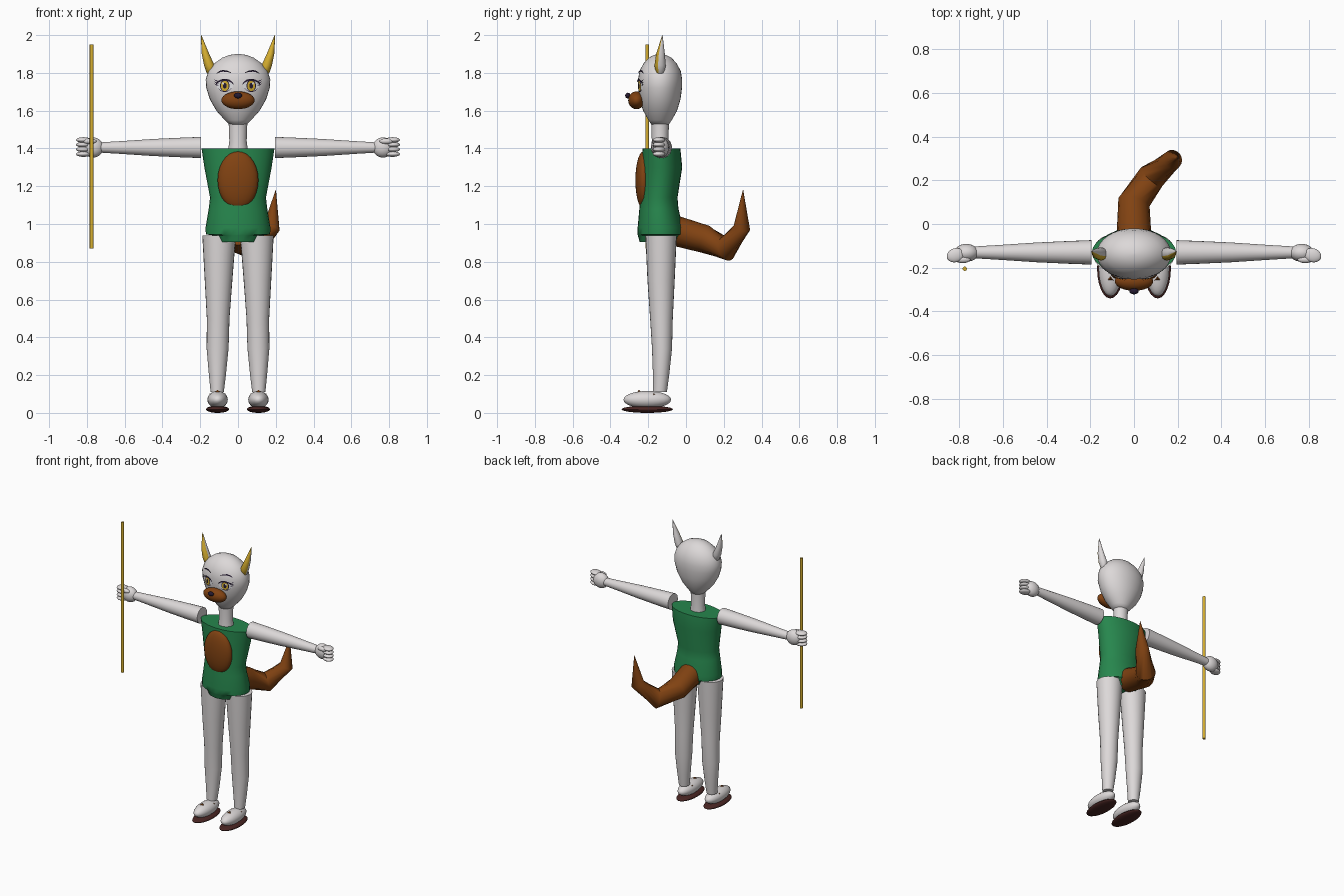
import bpy, bmesh, math
from mathutils import Vector, Matrix
from mathutils.bvhtree import BVHTree

cube = bpy.data.objects.get("Cube")
if cube:
    bpy.data.objects.remove(cube)


def material(name, rgb):
    m = bpy.data.materials.new(name)
    m.use_nodes = True
    m.diffuse_color = (*rgb, 1)
    m.node_tree.nodes["Principled BSDF"].inputs["Base Color"].default_value = (*rgb, 1)
    return m


FUR = material("pale_fur", (0.72, 0.69, 0.69))
GREEN = material("green_cloth", (0.02, 0.24, 0.075))
BROWN = material("brown_fur", (0.22, 0.055, 0.006))
GOLD = material("gold", (0.68, 0.43, 0.03))
SOLE = material("dark_sole", (0.065, 0.018, 0.016))
DARK = material("dark_line", (0.018, 0.01, 0.03))
WHITE = material("eye_white", (0.85, 0.85, 0.88))


def finish(name, bm, mat, angle=40):
    bmesh.ops.recalc_face_normals(bm, faces=bm.faces)
    mesh = bpy.data.meshes.new(name)
    bm.to_mesh(mesh)
    bm.free()
    mesh.materials.append(mat)
    mesh.shade_smooth()
    mesh.set_sharp_from_angle(angle=math.radians(angle))
    ob = bpy.data.objects.new(name, mesh)
    bpy.context.collection.objects.link(ob)
    return ob


def pair(ob):
    """Keep the left part and add its mirrored right twin."""
    base = ob.name
    ob.name = "left_" + base
    mesh = ob.data.copy()
    mesh.transform(Matrix.Scale(-1, 4, (1, 0, 0)))
    mesh.flip_normals()
    bpy.context.collection.objects.link(bpy.data.objects.new("right_" + base, mesh))


def sweep(name, rings, mat, axis=None, ref=(1, 0, 0), sides=24, angle=40):
    """Loft elliptical rings given as (x, y, z, radius along ref, other radius)."""
    bm = bmesh.new()
    centres = [Vector(r[:3]) for r in rings]
    loops = []
    for i, r in enumerate(rings):
        t = Vector(axis) if axis else centres[min(i + 1, len(rings) - 1)] - centres[max(i - 1, 0)]
        t.normalize()
        u = Vector(ref)
        u = (u - t * u.dot(t)).normalized()
        v = t.cross(u)
        turns = [math.tau * k / sides for k in range(sides)]
        loops.append([bm.verts.new(centres[i] + u * r[3] * math.cos(a) + v * r[4] * math.sin(a))
                      for a in turns])
    for a, b in zip(loops, loops[1:]):
        for k in range(sides):
            j = (k + 1) % sides
            bm.faces.new((a[k], a[j], b[j], b[k]))
    bm.faces.new(loops[0])
    bm.faces.new(loops[-1])
    return finish(name, bm, mat, angle)


def ball(name, centre, radii, mat, turn=0):
    bm = bmesh.new()
    place = Matrix.Translation(centre) @ Matrix.Rotation(turn, 4, "Z") @ Matrix.Diagonal((*radii, 1))
    bmesh.ops.create_uvsphere(bm, u_segments=24, v_segments=14, radius=1, matrix=place)
    return finish(name, bm, mat)


# Head and neck
HEAD_Y = -0.137
head_profile = [(1.525, .045, .045), (1.55, .07, .062), (1.6, .115, .09), (1.66, .149, .108),
                (1.72, .168, .116), (1.765, .171, .117), (1.81, .157, .109), (1.85, .126, .088),
                (1.88, .084, .06), (1.895, .045, .032), (1.9, .008, .006)]
head = sweep("head", [(0, HEAD_Y, z, a, b) for z, a, b in head_profile], FUR,
             axis=(0, 0, 1), sides=32, angle=60)
sweep("neck", [(0, HEAD_Y, 1.37, .055, .05), (0, HEAD_Y, 1.44, .046, .044),
               (0, HEAD_Y, 1.55, .05, .047)], FUR, axis=(0, 0, 1))

# Torso with hips, from front and back depths
torso_profile = [(0.905, .113, -.245, -.04), (0.94, .135, -.255, -.02), (0.945, .17, -.256, -.016),
                 (0.98, .172, -.256, -.016), (1.08, .155, -.247, -.04), (1.14, .148, -.242, -.045),
                 (1.3, .178, -.235, -.02), (1.4, .193, -.23, -.03)]
sweep("torso", [(0, (f + b) / 2, z, w, (b - f) / 2) for z, w, f, b in torso_profile], GREEN,
      axis=(0, 0, 1), sides=28)
ball("chest_patch", (0, -.225, 1.232), (.108, .043, .153), BROWN)

# Legs, arms
pair(sweep("leg", [(.11, -.138, .11, .035, .037), (.109, -.132, .2, .045, .043),
                   (.108, -.127, .34, .058, .053), (.105, -.13, .5, .06, .06),
                   (.103, -.132, .7, .073, .072), (.1, -.132, .94, .089, .083)],
           FUR, axis=(0, 0, 1)))
pair(sweep("arm", [(x, -.13, 1.405, r, r) for x, r in
                   ((.195, .056), (.3, .052), (.45, .045), (.6, .035), (.73, .027))],
           FUR, axis=(1, 0, 0), ref=(0, 1, 0)))

# Fists with curled fingers
pair(ball("hand", (.768, -.132, 1.405), (.056, .041, .053), FUR))
for i in range(4):
    pair(ball(f"finger_{i + 1}", (.818, -.143, 1.37 + i * .025), (.04, .032, .0145), FUR, -.3))
pair(ball("thumb", (.785, -.163, 1.438), (.036, .016, .015), FUR))

# Shoes with soles and small spikes
pair(ball("foot", (.108, -.205, .07), (.054, .126, .046), FUR))
pair(ball("sole", (.108, -.205, .019), (.061, .136, .019), SOLE))


def spike(name, centre, tilt):
    bm = bmesh.new()
    place = Matrix.Translation(centre) @ Matrix.Rotation(tilt, 4, "Y")
    bmesh.ops.create_cone(bm, cap_ends=True, segments=3, radius1=.018, radius2=0, depth=.014,
                          matrix=place)
    pair(finish(name, bm, BROWN, 10))


spike("top_spike", (.108, -.25, .115), 0)
spike("outer_spike", (.145, -.17, .097), .8)
spike("inner_spike", (.071, -.17, .097), -.8)

# Ears, gold on the front
ear = sweep("ear", [(.138, -.137, 1.785, .008, .01), (.142, -.137, 1.8, .024, .022),
                    (.152, -.137, 1.84, .028, .03), (.172, -.135, 1.9, .02, .023),
                    (.186, -.129, 1.96, .009, .01), (.195, -.125, 2, .001, .001)],
            FUR, axis=(0, 0, 1), sides=16)
ear.data.materials.append(GOLD)
for f in ear.data.polygons:
    f.material_index = int(f.normal.y < -.45 and f.center.z > 1.8)
pair(ear)

# Muzzle and nose
ball("muzzle", (0, -.262, 1.655), (.088, .044, .047), BROWN)
ball("nose", (0, -.308, 1.68), (.021, .014, .015), DARK)

# Thin face details, laid on the head
bm = bmesh.new()
bm.from_mesh(head.data)
head_tree = BVHTree.FromBMesh(bm)
bm.free()


def on_face(x, z, lift):
    hit = head_tree.ray_cast(Vector((x, -1, z)), Vector((0, 1, 0)))[0]
    return Vector((x, (hit.y if hit else HEAD_Y) - lift, z))


def plate(name, x, z, rx, rz, lift, mat):
    bm = bmesh.new()
    centre = bm.verts.new(on_face(x, z, lift))
    rim = [bm.verts.new(on_face(x + rx * math.cos(k * math.tau / 24),
                                z + rz * math.sin(k * math.tau / 24), lift)) for k in range(24)]
    for k in range(24):
        bm.faces.new((centre, rim[k], rim[(k + 1) % 24]))
    outward(name, bm, mat)


def strip(name, points, width, lift, mat):
    """Tapered stroke through (x, z) points."""
    bm = bmesh.new()
    rows = []
    for i, (x, z) in enumerate(points):
        w = width * (.3 + .7 * math.sin(math.pi * i / (len(points) - 1)))
        rows.append([bm.verts.new(on_face(x, z + s * w, lift)) for s in (-.5, .5)])
    for a, b in zip(rows, rows[1:]):
        bm.faces.new((a[0], b[0], b[1], a[1]))
    outward(name, bm, mat)


def outward(name, bm, mat):
    ob = finish(name, bm, mat)
    if ob.data.polygons[0].normal.y > 0:
        ob.data.flip_normals()
    pair(ob)


EX, EZ = .07, 1.732
plate("eye", EX, EZ, .043, .03, .003, WHITE)
plate("iris_rim", EX, EZ, .025, .031, .0045, DARK)
plate("iris", EX, EZ - .001, .021, .027, .006, GOLD)
plate("pupil", EX, EZ, .01, .015, .0075, DARK)
plate("eye_glint", EX + .009, EZ + .012, .006, .006, .009, WHITE)
arc = [math.radians(a) for a in range(0, 181, 15)]
strip("upper_lash", [(EX + .047 * math.cos(a), EZ + .031 * math.sin(a)) for a in arc],
      .011, .008, DARK)
strip("lower_lash", [(EX + .038 * math.cos(a), EZ - .031 * math.sin(a)) for a in arc[1:-1]],
      .004, .006, DARK)
for i in range(3):
    z = EZ + .002 + i * .011
    strip(f"lash_tip_{i + 1}", [(EX + .034, z), (EX + .044, z + .002), (EX + .054, z + .008)],
          .006, .008, DARK)
strip("brow", [(.036, 1.8), (.055, 1.808), (.08, 1.811), (.1, 1.806), (.113, 1.797)],
      .009, .009, DARK)

# Tail, curling up to a point
sweep("tail", [(0, -.06, .965, .08, .08), (0, .1, .92, .074, .074), (.08, .215, .87, .066, .066),
               (.178, .296, .98, .045, .045), (.2, .302, 1.18, .001, .001)],
      BROWN, sides=16, angle=50)

# Staff
sweep("staff", [(-.775, -.205, .87, .01, .01), (-.775, -.205, 1.95, .01, .01)], GOLD, sides=12)
